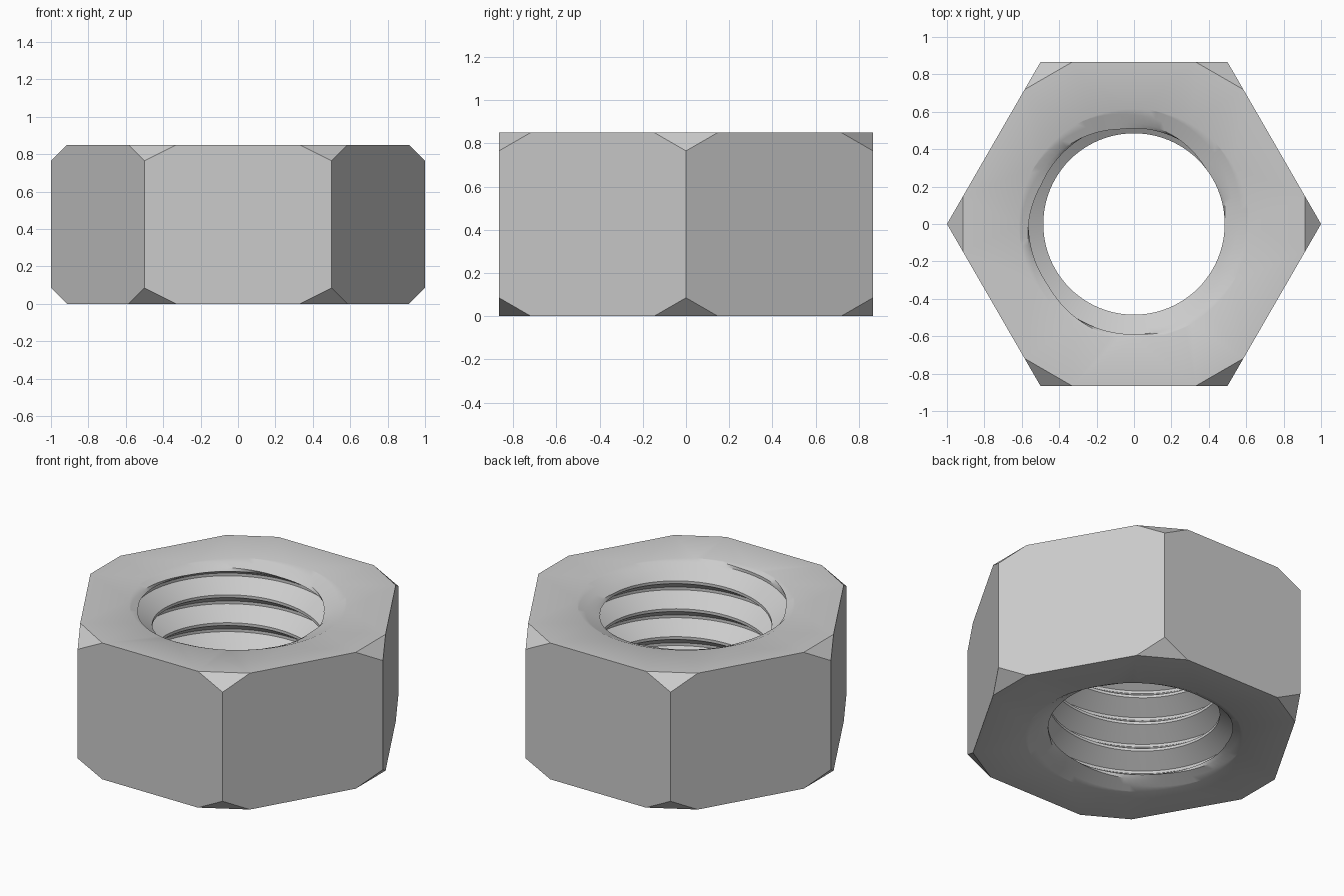
import bpy, bmesh, math

old = bpy.data.objects.get("Cube")
if old:
    bpy.data.objects.remove(old, do_unlink=True)

HEIGHT, PITCH = 0.85, 0.174
BORE, DEPTH, RIM, FUNNEL = 0.485, 0.105, 0.615, 0.055
SEGS, ROWS, TURNS = 96, 10, 9
CUT, DROP = 0.17, 0.085

bm = bmesh.new()


def thread_point(i, s):
    """Point on the helical bore, flared into a funnel at both ends."""
    u = 0.05 + s / ROWS
    angle = 2 * math.pi * i / SEGS
    z = 0.785 - 6.5 * PITCH + PITCH * (u + i / SEGS)
    z = min(max(z, 0), HEIGHT)
    dist = abs(u - round(u))
    r = BORE + DEPTH * min(max((0.45 - dist) / 0.4, 0), 1)
    end = min(z, HEIGHT - z)
    r = max(r, BORE + (RIM - BORE) * (1 - end / FUNNEL))
    if end < 1e-6:
        r = RIM
    return (r * math.cos(angle), r * math.sin(angle), z)


# Threaded bore: rows follow the helix, and the last column joins one turn up
count = ROWS * TURNS
grid = [[bm.verts.new(thread_point(i, s)) for s in range(count)] for i in range(SEGS)]
for i in range(SEGS):
    j, shift = (i + 1, 0) if i < SEGS - 1 else (0, ROWS)
    for s in range(count - 1 - shift):
        bm.faces.new((grid[i][s], grid[j][s + shift],
                      grid[j][s + 1 + shift], grid[i][s + 1]))
bmesh.ops.remove_doubles(bm, verts=bm.verts[:], dist=1e-5)
loose = [e for e in bm.edges if not e.link_faces]
bmesh.ops.delete(bm, geom=loose, context='EDGES')
rims = [e for e in bm.edges if e.is_boundary]

# Hexagonal outside with clipped corners
corners = [(math.cos(k * math.pi / 3), math.sin(k * math.pi / 3)) for k in range(6)]


def toward(k, m, z):
    (ax, ay), (bx, by) = corners[k % 6], corners[m % 6]
    return bm.verts.new((ax + (bx - ax) * CUT, ay + (by - ay) * CUT, z))


outline, tips = {}, {}
for z, tip_z in ((0, DROP), (HEIGHT, HEIGHT - DROP)):
    outline[z] = [(toward(k, k - 1, z), toward(k, k + 1, z)) for k in range(6)]
    tips[z] = [bm.verts.new((x, y, tip_z)) for x, y in corners]
    for k in range(6):
        bm.faces.new((*outline[z][k], tips[z][k]))
for k in range(6):
    n = (k + 1) % 6
    bm.faces.new((tips[0][k], outline[0][k][1], outline[0][n][0], tips[0][n],
                  tips[HEIGHT][n], outline[HEIGHT][n][0],
                  outline[HEIGHT][k][1], tips[HEIGHT][k]))

# Top and bottom faces between the outline and the bore
for z in (0, HEIGHT):
    ring = [e for e in rims if all(abs(v.co.z - z) < 1e-5 for v in e.verts)]
    loop = [v for pair in outline[z] for v in pair]
    ring += [bm.edges.get((loop[k], loop[(k + 1) % 12])) for k in range(12)]
    bmesh.ops.triangle_fill(bm, edges=ring, use_beauty=True, use_dissolve=False)
bmesh.ops.recalc_face_normals(bm, faces=bm.faces[:])

mesh = bpy.data.meshes.new("hex_nut")
bm.to_mesh(mesh)
bm.free()
nut = bpy.data.objects.new("hex_nut", mesh)
bpy.context.collection.objects.link(nut)

# Plain steel colour
steel = bpy.data.materials.new("light_steel_grey")
steel.use_nodes = True
colour = (0.6, 0.6, 0.6, 1)
steel.diffuse_color = colour
steel.node_tree.nodes["Principled BSDF"].inputs["Base Color"].default_value = colour
mesh.materials.append(steel)

bpy.ops.object.select_all(action='DESELECT')
nut.select_set(True)
bpy.context.view_layer.objects.active = nut
bpy.ops.object.shade_smooth_by_angle(angle=math.radians(30))
